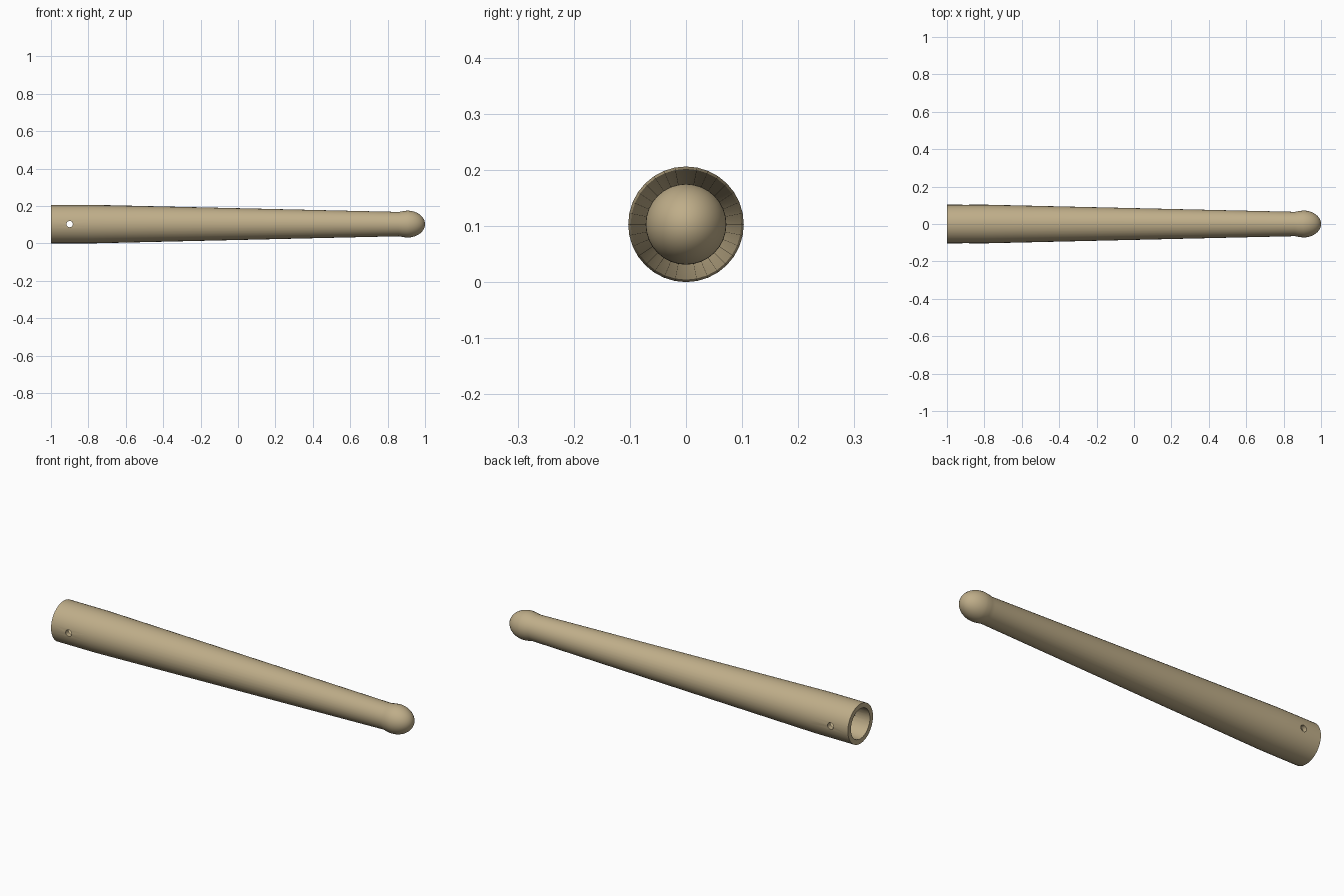
import bpy, bmesh, math
from mathutils import Matrix, Vector

if "Cube" in bpy.data.objects:
    bpy.data.objects.remove(bpy.data.objects["Cube"])

AXIS_Z = 0.103
SIDES = 32


def add_object(name, bm):
    mesh = bpy.data.meshes.new(name)
    bm.to_mesh(mesh)
    bm.free()
    obj = bpy.data.objects.new(name, mesh)
    bpy.context.collection.objects.link(obj)
    return obj


# Wood colour
wood = bpy.data.materials.new("tan wood")
wood.use_nodes = True
colour = (0.52, 0.42, 0.25, 1)
wood.diffuse_color = colour
wood.node_tree.nodes["Principled BSDF"].inputs["Base Color"].default_value = colour

# Profile: blind socket, rim, straight collar, long taper, neck, rounded knob
profile = [(-0.7, 0), (-0.7, 0.078), (-1, 0.078), (-1, 0.103), (-0.78, 0.103),
           (0.86, 0.065), (0.88, 0.069)]
for i in range(13):
    a = math.pi / 2 * (1 - i / 12)
    profile.append((0.905 + 0.095 * math.cos(a), 0.072 * math.sin(a)))

# Handle, turned around its long axis
bm = bmesh.new()
verts = [bm.verts.new((x, 0, AXIS_Z + r)) for x, r in profile]
edges = [bm.edges.new(pair) for pair in zip(verts, verts[1:])]
bmesh.ops.spin(bm, geom=verts + edges, cent=(0, 0, AXIS_Z), axis=(1, 0, 0),
               angle=math.tau, steps=SIDES, use_duplicate=False)
bmesh.ops.remove_doubles(bm, verts=bm.verts, dist=0.0002)
bmesh.ops.recalc_face_normals(bm, faces=bm.faces)
handle = add_object("tapered_handle", bm)
handle.data.materials.append(wood)

# Pin hole through both socket walls
bm = bmesh.new()
bmesh.ops.create_cone(bm, cap_ends=True, segments=16, radius1=0.017, radius2=0.017, depth=0.4,
                      matrix=Matrix.Translation(Vector((-0.9, 0, AXIS_Z)))
                      @ Matrix.Rotation(math.pi / 2, 4, "X"))
cutter = add_object("pin_hole_cutter", bm)
cutter.data.materials.append(wood)
cutter.hide_render = True

cut = handle.modifiers.new("pin hole", "BOOLEAN")
cut.operation = "DIFFERENCE"
cut.solver = "EXACT"
cut.object = cutter
bpy.ops.object.select_all(action="DESELECT")
handle.select_set(True)
bpy.context.view_layer.objects.active = handle
bpy.ops.object.modifier_apply(modifier=cut.name)
bpy.data.objects.remove(cutter)
bpy.ops.object.shade_smooth_by_angle(angle=math.radians(30))
